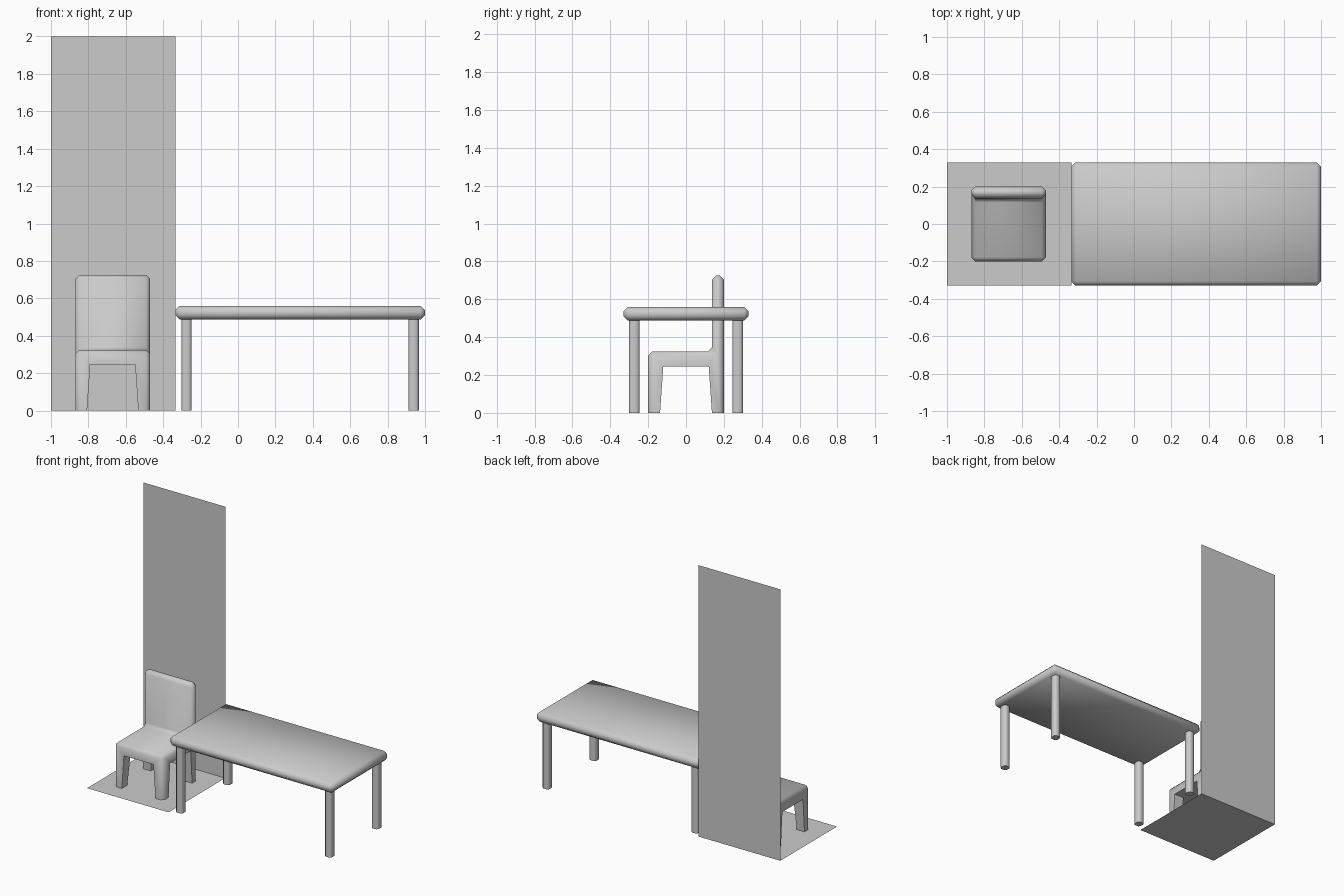
import bpy, bmesh, math
from itertools import product
from mathutils import Vector

if "Cube" in bpy.data.objects:
    bpy.data.objects.remove(bpy.data.objects["Cube"])


def make_object(name, bm, loc=(0, 0, 0), angle=None):
    bmesh.ops.recalc_face_normals(bm, faces=bm.faces[:])
    me = bpy.data.meshes.new(name)
    bm.to_mesh(me)
    bm.free()
    ob = bpy.data.objects.new(name, me)
    bpy.context.collection.objects.link(ob)
    ob.location = loc
    if angle:
        bpy.ops.object.select_all(action='DESELECT')
        ob.select_set(True)
        bpy.context.view_layer.objects.active = ob
        bpy.ops.object.shade_smooth_by_angle(angle=math.radians(angle))
    return ob


def chamfer(bm, edges, width):
    bmesh.ops.bevel(bm, geom=edges, offset=width, offset_type='OFFSET',
                    segments=1, profile=0.5, affect='EDGES', clamp_overlap=True)


def box(name, size, loc, width, vertical_only=False):
    bm = bmesh.new()
    bmesh.ops.create_cube(bm, size=1)
    bmesh.ops.scale(bm, vec=size, verts=bm.verts)
    edges = [e for e in bm.edges if not vertical_only
             or abs(e.verts[0].co.z - e.verts[1].co.z) > 0.01]
    chamfer(bm, edges, width)
    return make_object(name, bm, loc, 60)


def sheet(name, points):
    bm = bmesh.new()
    bm.faces.new([bm.verts.new(p) for p in points])
    make_object(name, bm)


# Floor and back wall, single-sided sheets
L, R, D = -1.0, -0.335, 0.33
sheet("floor_panel", [(L, -D, 0), (R, -D, 0), (R, D, 0), (L, D, 0)])
sheet("wall_panel", [(L, D, 0), (R, D, 0), (R, D, 2), (L, D, 2)])

# Table
TX = 0.3325
box("table_top", (1.335, 0.66, 0.073), (TX, 0, 0.5235), 0.023)
for sx, sy in product((-1, 1), (-1, 1)):
    box("table_leg", (0.054, 0.056, 0.49), (TX + sx * 0.607, sy * 0.273, 0.245),
        0.012, True)

# Chair: one moulded shell made of occupied blocks in a 3x3x3 layout
XY = (-0.2, -0.12, 0.12, 0.2)
ZS = (0, 0.245, 0.325, 0.725)


def solid(i, j, k):
    if min(i, j, k) < 0 or max(i, j, k) > 2:
        return False
    return (i != 1 and j != 1, True, j == 2)[k]


def corner(i, j, k):
    x, y = XY[i], XY[j]
    if k == 0:                      # legs taper towards the ground
        x -= 0 if i in (0, 3) else -math.copysign(0.017, x)
        y -= 0 if j in (0, 3) else -math.copysign(0.017, y)
    elif k >= 2 and j == 2:         # front of the backrest
        y = 0.137
    return Vector((x, y, ZS[k]))


bm = bmesh.new()
verts = {}
for cell in product(range(3), repeat=3):
    if not solid(*cell):
        continue
    for axis, side in product(range(3), (0, 1)):
        near = list(cell)
        near[axis] += 2 * side - 1
        if solid(*near):
            continue
        quad = []
        for u, v in ((0, 0), (1, 0), (1, 1), (0, 1)):
            p = list(cell)
            p[axis] += side
            p[(axis + 1) % 3] += u
            p[(axis + 2) % 3] += v
            p = tuple(p)
            if p not in verts:
                verts[p] = bm.verts.new(corner(*p))
            quad.append(verts[p])
        bm.faces.new(quad)
bmesh.ops.recalc_face_normals(bm, faces=bm.faces[:])
bmesh.ops.dissolve_limit(bm, angle_limit=math.radians(1),
                         verts=bm.verts[:], edges=bm.edges[:])


# Soften the seat, backrest and outer leg edges, keep the leg openings crisp
def is_outer(e):
    a, b = (v.co for v in e.verts)
    upper = min(a.z, b.z) > 0.32
    upright = abs(a.z - b.z) > 0.01 and all(
        abs(abs(c) - 0.2) < 1e-4 for p in (a, b) for c in p.xy)
    return upper or upright


chamfer(bm, [e for e in bm.edges if is_outer(e)], 0.022)
make_object("chair", bm, (-0.67, 0, 0), 60)
